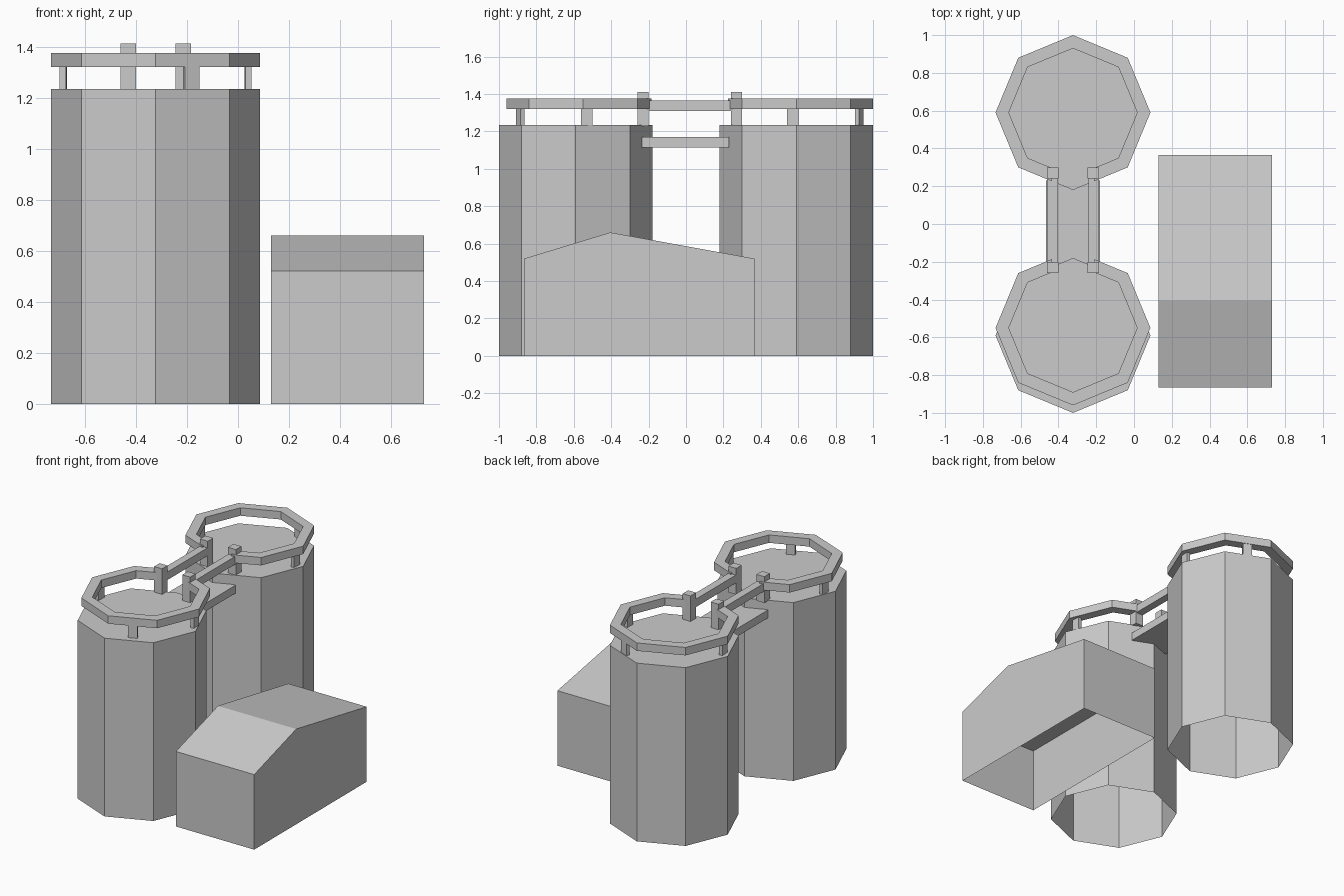
import bpy
from math import sin, cos, radians

if "Cube" in bpy.data.objects:
    bpy.data.objects.remove(bpy.data.objects["Cube"])

CX = -0.323          # shared axis of the two tanks
R = 0.41             # tank and hoop radius
TOP = 1.235          # tank height


def make(name, verts, faces):
    mesh = bpy.data.meshes.new(name)
    mesh.from_pydata(verts, [], faces)
    mesh.update()
    obj = bpy.data.objects.new(name, mesh)
    bpy.context.collection.objects.link(obj)
    return obj


def box(name, x, y, z, turn=0):
    bpy.ops.mesh.primitive_cube_add(size=1)
    obj = bpy.context.object
    obj.name = name
    obj.location = [(a + b) / 2 for a, b in (x, y, z)]
    obj.scale = [b - a for a, b in (x, y, z)]
    obj.rotation_euler.z = radians(turn)
    return obj


def tank(name, cy):
    # eight-sided shell, closed on top and open underneath
    ring = [(CX + R * cos(radians(a)), cy + R * sin(radians(a))) for a in range(0, 360, 45)]
    verts = [(x, y, z) for z in (0, TOP) for x, y in ring]
    faces = [(i, (i + 1) % 8, (i + 1) % 8 + 8, i + 8) for i in range(8)]
    make(name, verts, faces + [tuple(range(8, 16))])


def hoop_outline(r, cy, side):
    # octagon path left open where the walkway meets the tank
    end_y = -r + 0.11 * (1 - cos(radians(45))) / sin(radians(45))
    pts = [(0.11, end_y)]
    pts += [(r * cos(radians(a)), r * sin(radians(a))) for a in range(-45, 226, 45)]
    pts += [(-0.11, end_y)]
    return [(CX + x, cy + side * y) for x, y in pts]


def hoop(name, cy, side):
    outer, inner = hoop_outline(R, cy, side), hoop_outline(0.34, cy, side)
    verts, faces = [], []
    for (ox, oy), (ix, iy) in zip(outer, inner):
        verts += [(ox, oy, 1.32), (ox, oy, 1.375), (ix, iy, 1.375), (ix, iy, 1.32)]
    n = len(outer)
    for s in range(n - 1):
        for k in range(4):
            f = (4 * s + k, 4 * s + 4 + k, 4 * s + 4 + (k + 1) % 4, 4 * s + (k + 1) % 4)
            faces.append(f if side > 0 else f[::-1])
    caps = [(0, 1, 2, 3), tuple(range(4 * n - 1, 4 * n - 5, -1))]
    make(name, verts, faces + [c if side > 0 else c[::-1] for c in caps])


# tanks with guard hoops and their thin supports
for label, cy, hoop_y, side in (("front", -0.59, -0.55, -1), ("back", 0.59, 0.59, 1)):
    tank(label + "_tank", cy)
    hoop(label + "_guard_hoop", hoop_y, side)
    for i, a in enumerate((-3, 67.5, 183)):
        x = CX + 0.363 * cos(radians(a))
        y = hoop_y + side * 0.363 * sin(radians(a))
        box(f"{label}_hoop_support_{i}", (x - 0.0125, x + 0.0125), (y - 0.03, y + 0.03),
            (TOP - 0.01, 1.33), side * a)

# walkway, hand rails and corner posts
box("walkway", (-0.465, -0.18), (-0.235, 0.23), (1.115, 1.17))
for label, x in (("left", -0.43), ("right", -0.215)):
    box(label + "_rail", (x - 0.027, x + 0.027), (-0.22, 0.26), (1.31, 1.365))
    for end, y in (("front", -0.23), ("back", 0.27)):
        box(f"{label}_{end}_post", (x - 0.03, x + 0.03), (y - 0.03, y + 0.03), (1.23, 1.412))

# shed: off-centre gable pulled along x, open underneath
profile = [(-0.865, 0), (0.365, 0), (0.365, 0.52), (-0.405, 0.66), (-0.865, 0.52)]
verts = [(x, y, z) for x in (0.13, 0.73) for y, z in profile]
walls = [(i, i + 5, (i + 1) % 5 + 5, (i + 1) % 5) for i in range(1, 5)]
make("shed", verts, walls + [(0, 1, 2, 3, 4)[::-1], (5, 6, 7, 8, 9)])

# flat ceiling inside the shed
make("shed_ceiling", [(0.13, -0.865, 0.445), (0.13, 0.365, 0.445), (0.73, 0.365, 0.445), (0.73, -0.865, 0.445)],
     [(0, 1, 2, 3)])

# consistent outward faces on the shed
import bmesh
shed = bpy.data.objects["shed"].data
bm = bmesh.new()
bm.from_mesh(shed)
bmesh.ops.recalc_face_normals(bm, faces=bm.faces)
bm.to_mesh(shed)
bm.free()
